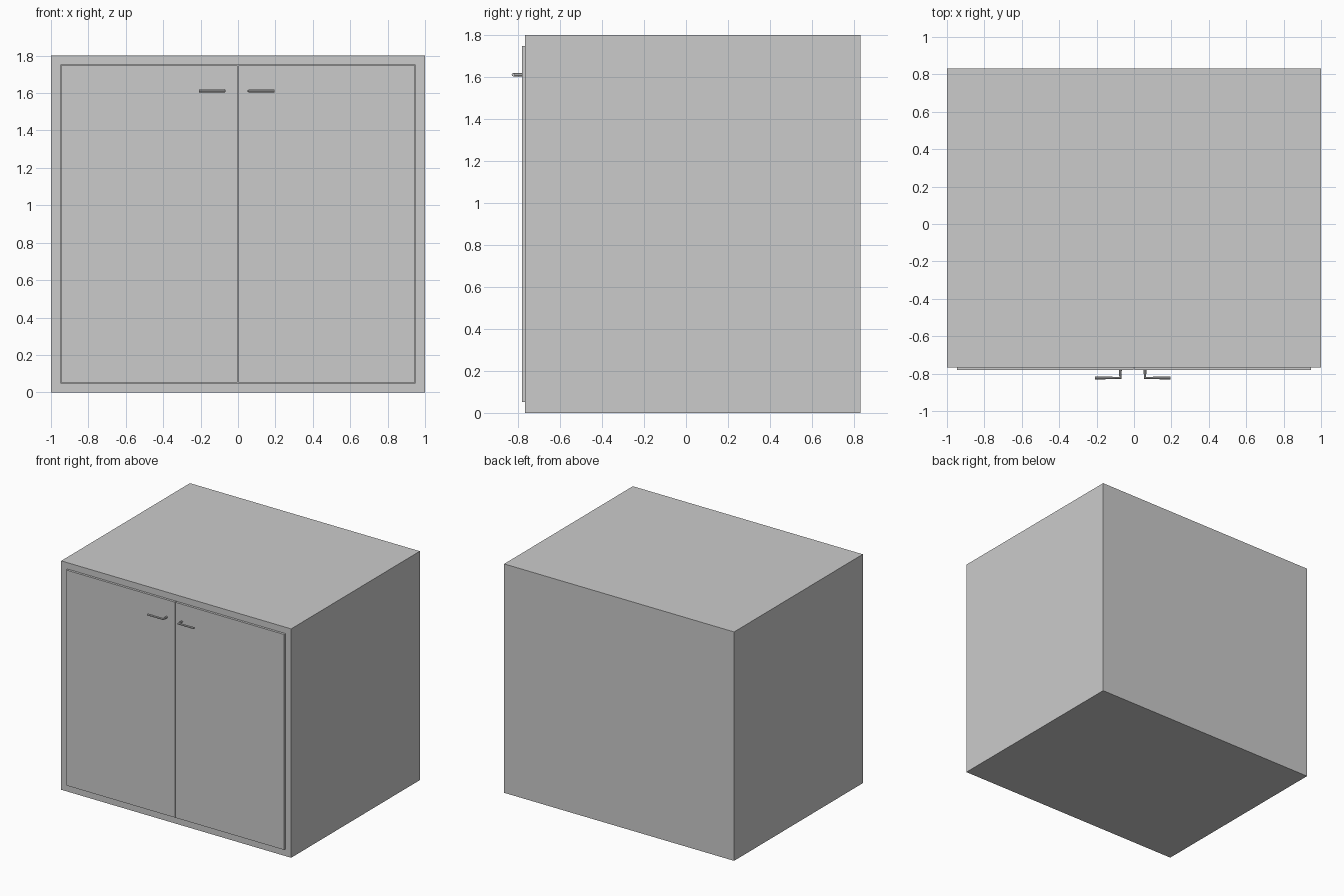
import bpy, bmesh
from mathutils import Vector

if "Cube" in bpy.data.objects:
    bpy.data.objects.remove(bpy.data.objects["Cube"])

FRONT, BACK = -0.768, 0.831     # carcass front and back planes
DOOR_FRONT = -0.781
WALL = 0.05


def box_bmesh(lo, hi):
    bm = bmesh.new()
    bmesh.ops.create_cube(bm, size=1)
    lo, hi = Vector(lo), Vector(hi)
    for v in bm.verts:
        v.co = Vector((lo[i] + (v.co[i] + 0.5) * (hi[i] - lo[i]) for i in range(3)))
    return bm


def make_object(name, bm):
    bmesh.ops.recalc_face_normals(bm, faces=bm.faces)
    mesh = bpy.data.meshes.new(name)
    bm.to_mesh(mesh)
    bm.free()
    obj = bpy.data.objects.new(name, mesh)
    bpy.context.collection.objects.link(obj)
    return obj


# Carcass: a box with its front face inset and pushed inward
bm = box_bmesh((-1, FRONT, 0), (1, BACK, 1.8))
bm.normal_update()
front = min(bm.faces, key=lambda f: f.calc_center_median().y)
bmesh.ops.inset_region(bm, faces=[front], thickness=WALL, use_even_offset=True)
pushed = bmesh.ops.extrude_discrete_faces(bm, faces=[front])["faces"][0]
bmesh.ops.translate(bm, verts=pushed.verts, vec=(0, BACK - WALL - FRONT, 0))
make_object("cabinet_body", bm)

# Pair of doors, set in the opening with a thin gap and standing slightly proud
for side, name in ((-1, "left_door"), (1, "right_door")):
    xs = sorted((side * 0.003, side * 0.947))
    make_object(name, box_bmesh((xs[0], DOOR_FRONT, 0.053),
                                (xs[1], DOOR_FRONT + 0.04, 1.747)))

# L-shaped lever handles: short post out of the door, then a bar pointing outward
R = 0.008
for side, name in ((-1, "left_handle"), (1, "right_handle")):
    cx = -0.007
    path = [(cx + side * 0.066, DOOR_FRONT + 0.005, 1.611),
            (cx + side * 0.066, BACK * -1 + R, 1.611),
            (cx + side * 0.202, BACK * -1 + R, 1.611)]
    curve = bpy.data.curves.new(name, "CURVE")
    curve.dimensions = "3D"
    curve.bevel_depth = R
    curve.bevel_resolution = 2
    curve.use_fill_caps = True
    spline = curve.splines.new("POLY")
    spline.points.add(len(path) - 1)
    for point, co in zip(spline.points, path):
        point.co = (*co, 1)
    obj = bpy.data.objects.new(name, curve)
    bpy.context.collection.objects.link(obj)
    bpy.ops.object.select_all(action="DESELECT")
    obj.select_set(True)
    bpy.context.view_layer.objects.active = obj
    bpy.ops.object.convert(target="MESH")
    for poly in bpy.context.object.data.polygons:
        poly.use_smooth = False
